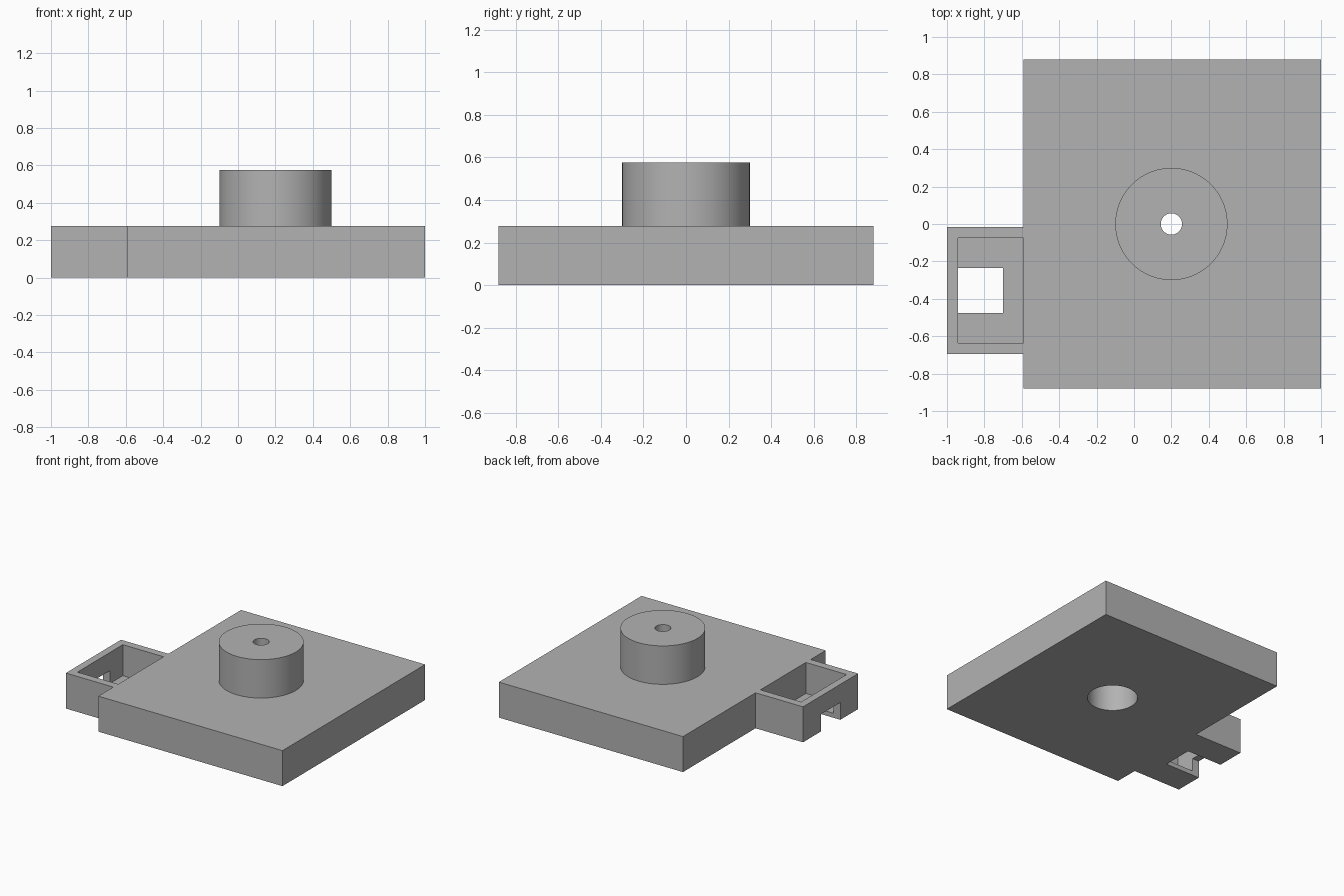
import bpy, bmesh, math

default = bpy.data.objects.get("Cube")
if default:
    bpy.data.objects.remove(default, do_unlink=True)

grey = bpy.data.materials.new("plain_grey")
grey.use_nodes = True
colour = (0.45, 0.45, 0.45, 1)
grey.diffuse_color = colour
grey.node_tree.nodes["Principled BSDF"].inputs["Base Color"].default_value = colour


def prism(name, outline, z0, z1):
    """Extrude a flat counter-clockwise outline from z0 up to z1."""
    bm = bmesh.new()
    face = bm.faces.new([bm.verts.new((x, y, z0)) for x, y in outline])
    top = bmesh.ops.extrude_face_region(bm, geom=[face])["geom"]
    for v in top:
        if isinstance(v, bmesh.types.BMVert):
            v.co.z = z1
    bmesh.ops.recalc_face_normals(bm, faces=bm.faces)
    mesh = bpy.data.meshes.new(name)
    bm.to_mesh(mesh)
    bm.free()
    mesh.materials.append(grey)
    obj = bpy.data.objects.new(name, mesh)
    bpy.context.collection.objects.link(obj)
    return obj


def rect(x0, x1, y0, y1):
    return [(x0, y0), (x1, y0), (x1, y1), (x0, y1)]


def circle(x, y, r, n=96):
    return [(x + r * math.cos(2 * math.pi * i / n),
             y + r * math.sin(2 * math.pi * i / n)) for i in range(n)]


def combine(target, tool, operation):
    """Apply a boolean and discard the tool object."""
    tool.hide_render = True
    mod = target.modifiers.new(tool.name, "BOOLEAN")
    mod.operation, mod.object, mod.solver = operation, tool, "EXACT"
    bpy.context.view_layer.objects.active = target
    bpy.ops.object.modifier_apply(modifier=mod.name)
    bpy.data.objects.remove(tool, do_unlink=True)


# Plate with the side bracket in one outline
plate_x, half_y, thick = -0.59, 0.88, 0.277
base = prism("mounting_plate",
             [(plate_x, -half_y), (1, -half_y), (1, half_y), (plate_x, half_y),
              (plate_x, -0.015), (-1, -0.015), (-1, -0.695), (plate_x, -0.695)],
             0, thick)

# Round boss with a wide bore below and a narrow hole through the top
cx = 0.2
combine(base, prism("boss", circle(cx, 0, 0.3), 0.1, 0.577), "UNION")
combine(base, prism("bore", circle(cx, 0, 0.178), -0.1, 0.5), "DIFFERENCE")
combine(base, prism("shaft_hole", circle(cx, 0, 0.057), 0.4, 0.7), "DIFFERENCE")

# Bracket pocket, then the cable slot through its floor and outer wall
combine(base, prism("pocket", rect(-0.942, plate_x, -0.635, -0.075), 0.035, 0.4), "DIFFERENCE")
combine(base, prism("slot", rect(-1.1, -0.7, -0.475, -0.235), -0.1, 0.135), "DIFFERENCE")

# Smooth the round walls and keep the edges crisp
bpy.ops.object.select_all(action="DESELECT")
base.select_set(True)
bpy.context.view_layer.objects.active = base
bpy.ops.object.shade_smooth_by_angle(angle=math.radians(30))
